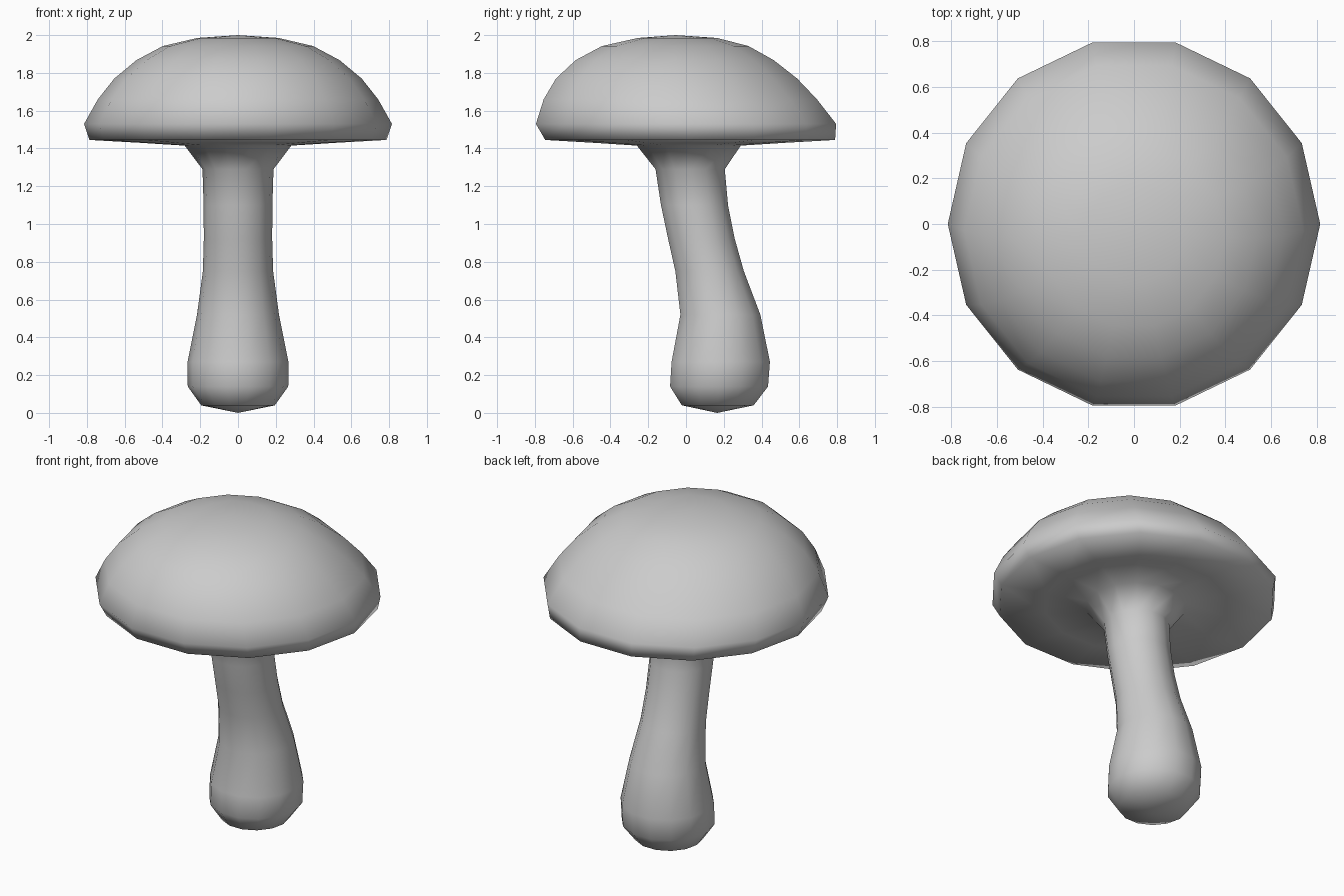
import bpy, bmesh
from math import cos, sin, pi

if "Cube" in bpy.data.objects:
    bpy.data.objects.remove(bpy.data.objects["Cube"])

SIDES = 14

# Ring profile from base to crown: (radius, y centre, height)
PROFILE = [
    # bulbous foot
    (0.195, 0.168, 0.04), (0.266, 0.175, 0.14), (0.267, 0.184, 0.27),
    # leaning stem
    (0.217, 0.182, 0.52), (0.186, 0.125, 0.75), (0.181, 0.082, 0.92),
    (0.182, 0.045, 1.10), (0.188, 0.022, 1.29),
    # flare and cap underside
    (0.282, 0.015, 1.415), (0.52, 0.018, 1.43), (0.787, 0.022, 1.445),
    # rim and dome, crown shifted towards the front
    (0.815, 0.0, 1.53), (0.742, -0.03, 1.66), (0.655, -0.05, 1.77),
    (0.537, -0.06, 1.868), (0.398, -0.057, 1.942), (0.215, -0.045, 1.985),
]

bm = bmesh.new()
rings = [[bm.verts.new((r * cos(2 * pi * i / SIDES), cy + r * sin(2 * pi * i / SIDES), z))
          for i in range(SIDES)] for r, cy, z in PROFILE]

# Skin between neighbouring rings
for a, b in zip(rings, rings[1:]):
    for i in range(SIDES):
        j = (i + 1) % SIDES
        bm.faces.new((a[i], a[j], b[j], b[i]))

# Close the foot and the crown with fans
foot = bm.verts.new((0, 0.165, 0.0))
crown = bm.verts.new((0, -0.055, 2.0))
for i in range(SIDES):
    j = (i + 1) % SIDES
    bm.faces.new((foot, rings[0][j], rings[0][i]))
    bm.faces.new((crown, rings[-1][i], rings[-1][j]))

bmesh.ops.recalc_face_normals(bm, faces=bm.faces[:])
for f in bm.faces:
    f.smooth = True
mesh = bpy.data.meshes.new("mushroom")
bm.to_mesh(mesh)
bm.free()
bpy.context.collection.objects.link(bpy.data.objects.new("mushroom", mesh))
